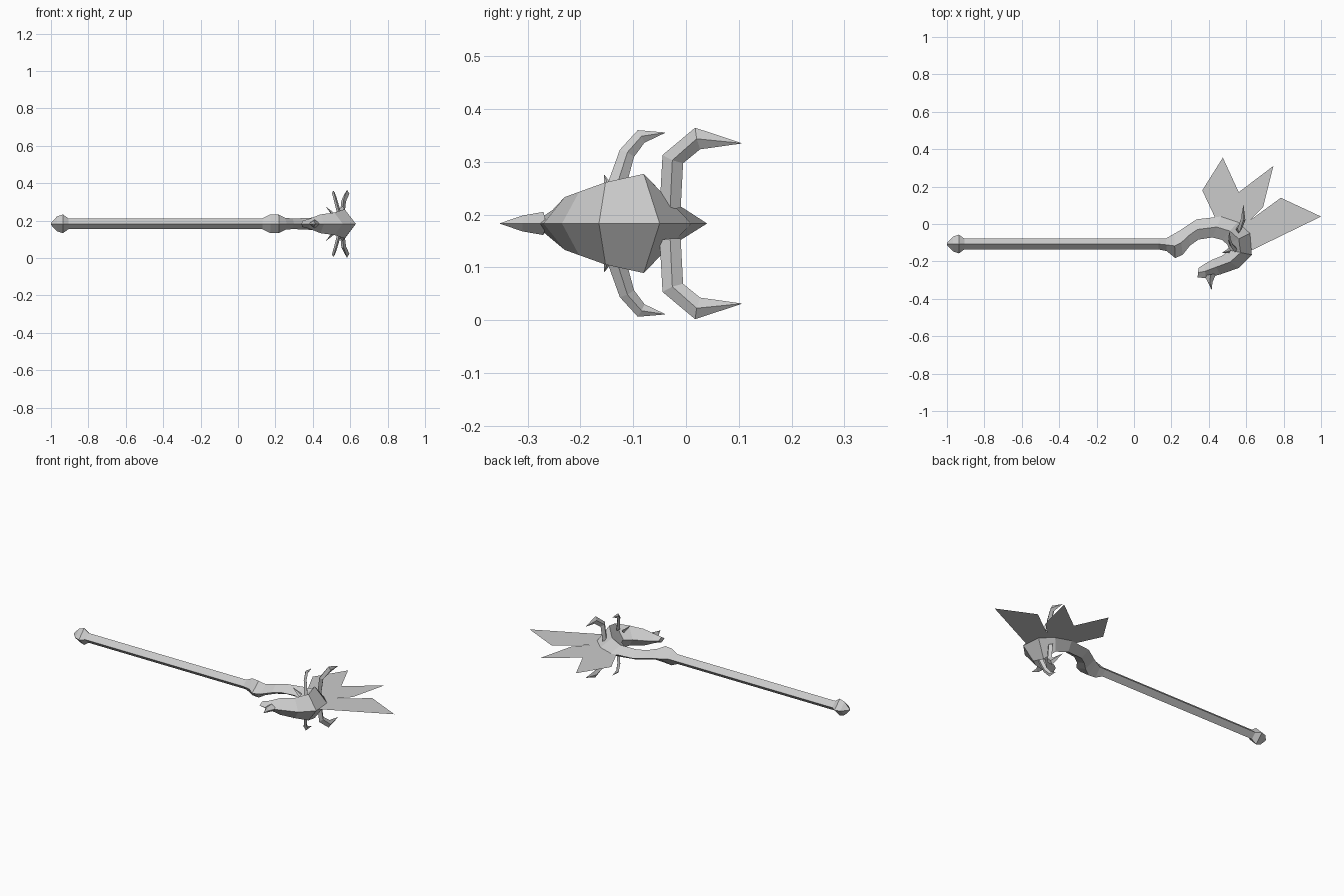
import bpy, bmesh
from mathutils import Vector

cube = bpy.data.objects.get("Cube")
if cube:
    bpy.data.objects.remove(cube, do_unlink=True)

MID = 0.183  # height of the symmetry plane

grey = bpy.data.materials.new("plain_grey")
grey.use_nodes = True
grey.diffuse_color = (0.6, 0.6, 0.6, 1)
grey.node_tree.nodes["Principled BSDF"].inputs["Base Color"].default_value = (0.6, 0.6, 0.6, 1)


def finish(name, bm, solid=True):
    if solid:
        bmesh.ops.remove_doubles(bm, verts=bm.verts, dist=0.0005)
        bmesh.ops.recalc_face_normals(bm, faces=bm.faces)
    mesh = bpy.data.meshes.new(name)
    bm.to_mesh(mesh)
    bm.free()
    mesh.materials.append(grey)
    obj = bpy.data.objects.new(name, mesh)
    bpy.context.collection.objects.link(obj)
    return obj


def loft(name, rings):
    """Join rings of four points and cap both ends."""
    bm = bmesh.new()
    loops = [[bm.verts.new(p) for p in ring] for ring in rings]
    for a, b in zip(loops, loops[1:]):
        for i in range(4):
            j = (i + 1) % 4
            bm.faces.new((a[i], a[j], b[j], b[i]))
    bm.faces.new(loops[0])
    bm.faces.new(loops[-1])
    return finish(name, bm)


def diamond(ox, oy, ix, iy, half):
    """Ring from an outer and an inner ridge point, and a half width."""
    cx, cy = (ox + ix) / 2, (oy + iy) / 2
    return [(ox, oy, MID), (cx, cy, MID + half), (ix, iy, MID), (cx, cy, MID - half)]


def spike(name, path, depth=0.6):
    """Tapering horn along (x, y, height, width) points, one on each side."""
    for side, tag in ((1, "upper"), (-1, "lower")):
        pts = [Vector((x, y, MID + side * h)) for x, y, h, w in path]
        rings = []
        for i, p in enumerate(pts):
            along = pts[min(i + 1, len(pts) - 1)] - pts[max(i - 1, 0)]
            across = Vector((0, -along.z, along.y)).normalized() * path[i][3] / 2
            flat = along.cross(across).normalized() * path[i][3] / 2 * depth
            rings.append([p + across, p + flat, p - across, p - flat])
        loft(name + "_" + tag, rings)


# Straight shaft with the end knob
shaft_y = -0.107
profile = [(-1, 0.006), (-0.967, 0.04), (-0.936, 0.05), (-0.907, 0.029), (0.14, 0.029)]
loft("shaft", [diamond(x, shaft_y + r, x, shaft_y - r, r) for x, r in profile])

# Collar and curved neck, running into the head
loft("neck", [diamond(*s) for s in (
    (0.13, -0.078, 0.13, -0.136, 0.029),
    (0.17, -0.078, 0.175, -0.145, 0.05),
    (0.215, -0.052, 0.22, -0.182, 0.05),
    (0.245, -0.035, 0.26, -0.165, 0.032),
    (0.285, -0.008, 0.30, -0.115, 0.028),
    (0.335, 0.025, 0.345, -0.083, 0.03),
    (0.465, 0.04, 0.42, -0.072, 0.035),
    (0.555, 0.01, 0.47, -0.085, 0.05),
    (0.62, -0.05, 0.50, -0.11, 0.094))])

# Wedge-shaped head
loft("head", [diamond(*s) for s in (
    (0.62, -0.05, 0.50, -0.11, 0.094),
    (0.63, -0.165, 0.51, -0.14, 0.078),
    (0.56, -0.235, 0.47, -0.17, 0.06),
    (0.46, -0.27, 0.42, -0.19, 0.05),
    (0.385, -0.29, 0.375, -0.215, 0.026),
    (0.34, -0.285, 0.345, -0.235, 0.016))])

# Spike on the nose
loft("nose_spike", [
    [(0.375, -0.275, MID), (0.41, -0.27, MID + 0.022), (0.44, -0.265, MID), (0.41, -0.27, MID - 0.022)],
    [(0.395, -0.31, MID), (0.405, -0.31, MID + 0.015), (0.42, -0.31, MID), (0.405, -0.31, MID - 0.015)],
    [(0.415, -0.354, MID)] * 4])

# Horns and cheek spikes
spike("large_horn", [(0.555, -0.03, 0.03, 0.04), (0.565, -0.025, 0.122, 0.042),
                     (0.583, 0.022, 0.161, 0.042), (0.585, 0.105, 0.152, 0.001)])
spike("small_horn", [(0.54, -0.135, 0.06, 0.036), (0.52, -0.112, 0.133, 0.03),
                     (0.51, -0.085, 0.165, 0.027), (0.51, -0.04, 0.172, 0.001)])
spike("cheek_spike", [(0.51, -0.14, 0.05, 0.03), (0.47, -0.155, 0.092, 0.001)])

# Flat fins behind the head
fins = {
    "rear_fin": [(0.44, 0.02), (0.365, 0.18), (0.475, 0.355), (0.56, 0.17), (0.54, 0)],
    "middle_fin": [(0.54, 0), (0.56, 0.17), (0.745, 0.31), (0.69, 0.09), (0.62, 0.02), (0.60, -0.05)],
    "crown_fin": [(0.60, -0.05), (0.62, 0.02), (0.785, 0.14), (1, 0.04), (0.63, -0.14)],
}
for name, outline in fins.items():
    bm = bmesh.new()
    bm.faces.new([bm.verts.new((x, y, MID)) for x, y in reversed(outline)])
    finish(name, bm, solid=False)
